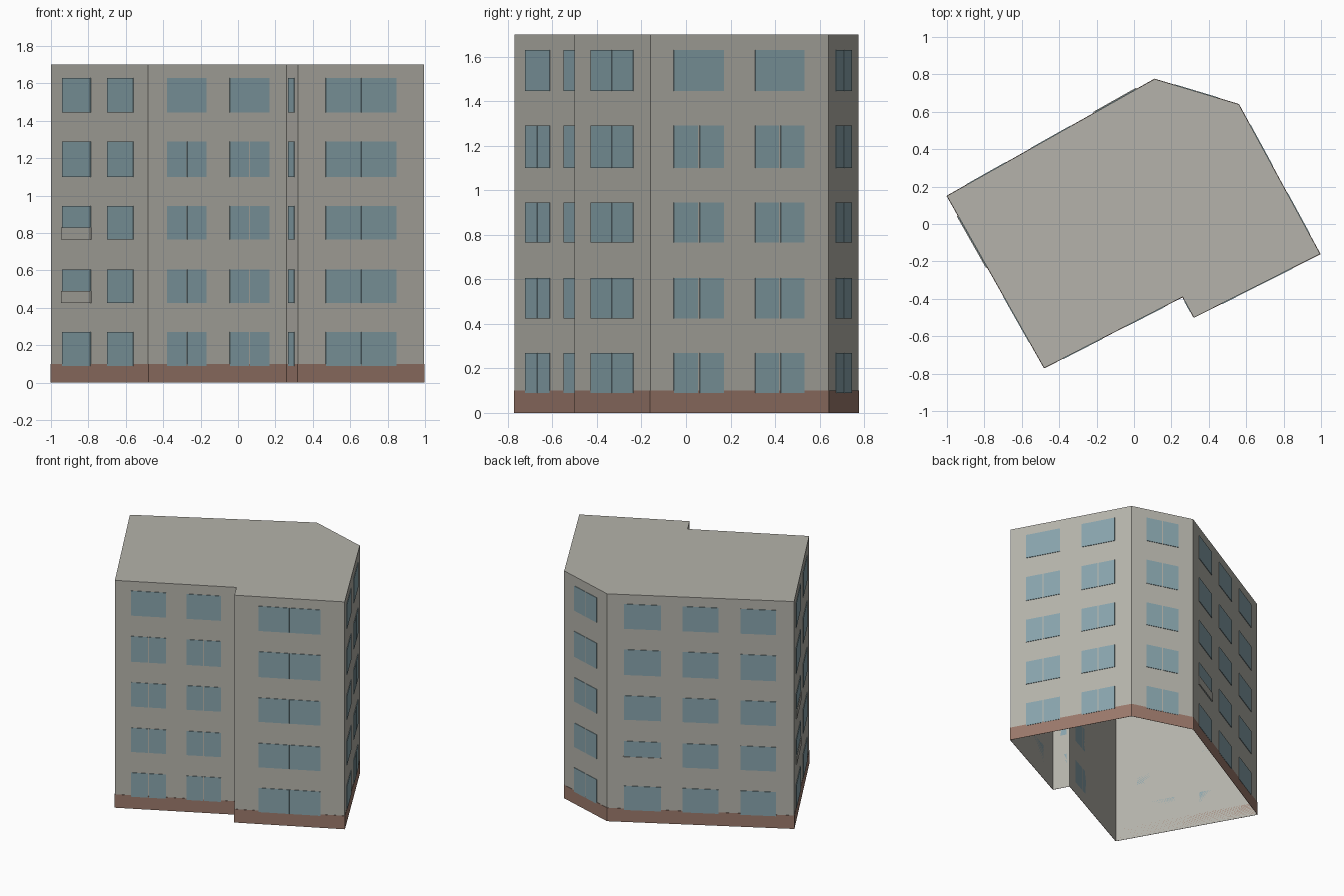
import bpy, bmesh
from mathutils import Vector

cube = bpy.data.objects.get("Cube")
if cube:
    bpy.data.objects.remove(cube, do_unlink=True)


def material(name, rgb):
    m = bpy.data.materials.new(name)
    m.use_nodes = True
    m.diffuse_color = (*rgb, 1)
    m.node_tree.nodes["Principled BSDF"].inputs["Base Color"].default_value = (*rgb, 1)
    return m


PLASTER = material("warm_grey_plaster", (0.46, 0.45, 0.405))
GLASS = material("blue_grey_glass", (0.246, 0.371, 0.413))
BROWN = material("brown_plinth", (0.328, 0.191, 0.147))

# Footprint, counter-clockwise from the west corner
CORNERS = [Vector(p) for p in ((-1, 0.15), (-0.48, -0.77), (0.26, -0.39), (0.32, -0.50),
                               (0.995, -0.16), (0.56, 0.64), (0.11, 0.775))]
HEIGHT = 1.7
FLOORS = [(0.09, 0.27), (0.425, 0.605), (0.765, 0.945), (1.10, 1.29), (1.445, 1.63)]


def finish(name, bm, mat):
    mesh = bpy.data.meshes.new(name)
    bm.to_mesh(mesh)
    bm.free()
    mesh.materials.append(mat)
    obj = bpy.data.objects.new(name, mesh)
    bpy.context.collection.objects.link(obj)
    return obj


def add_plate(bm, wall, t0, t1, z0, z1, depth):
    """Thin box lying on a wall between two fractions of its length."""
    a, b = CORNERS[wall], CORNERS[(wall + 1) % len(CORNERS)]
    d = (b - a).normalized()
    out = Vector((d.y, -d.x)) * depth
    p, q = a.lerp(b, t0), a.lerp(b, t1)
    base = [p, p + out, q + out, q]
    low = [bm.verts.new((v.x, v.y, z0)) for v in base]
    high = [bm.verts.new((v.x, v.y, z1)) for v in base]
    bm.faces.new(low[::-1])
    bm.faces.new(high)
    for i in range(4):
        j = (i + 1) % 4
        bm.faces.new((low[i], low[j], high[j], high[i]))
    bmesh.ops.recalc_face_normals(bm, faces=bm.faces[:])


# Walls and roof: a shell left open underneath
bm = bmesh.new()
low = [bm.verts.new((p.x, p.y, 0)) for p in CORNERS]
high = [bm.verts.new((p.x, p.y, HEIGHT)) for p in CORNERS]
bm.faces.new(high)
for i in range(len(CORNERS)):
    j = (i + 1) % len(CORNERS)
    bm.faces.new((low[i], low[j], high[j], high[i]))
finish("building_shell", bm, PLASTER)

# Plinth band round the foot of the walls
bm = bmesh.new()
for wall in range(len(CORNERS)):
    add_plate(bm, wall, 0, 1, 0, 0.1, 0.002)
finish("plinth", bm, BROWN)

# Window columns: wall, start, end, gap between panes, top floor split too
COLUMNS = [
    (0, 0.12, 0.41, 0, False), (0, 0.585, 0.85, 0, False),
    (1, 0.135, 0.42, 0.008, False), (1, 0.588, 0.873, 0.008, False),
    (2, 0.2, 0.72, 0, False),
    (3, 0.22, 0.78, 0.004, True),
    (4, 0.131, 0.41, 0.01, False), (4, 0.587, 0.863, 0.01, False),
    (5, 0.24, 0.76, 0.02, True),
    (6, 0.09, 0.287, 0, False), (6, 0.404, 0.596, 0, False), (6, 0.713, 0.904, 0, False),
]
for n, (wall, t0, t1, gap, split_top) in enumerate(COLUMNS):
    bm = bmesh.new()
    for floor, (z0, z1) in enumerate(FLOORS):
        if gap and (split_top or floor < len(FLOORS) - 1):
            mid = (t0 + t1) / 2
            add_plate(bm, wall, t0, mid - gap / 2, z0, z1, 0.004)
            add_plate(bm, wall, mid + gap / 2, t1, z0, z1, 0.004)
        else:
            add_plate(bm, wall, t0, t1, z0, z1, 0.004)
    finish(f"window_column_{n + 1}", bm, GLASS)

# Parapet panels hiding the foot of three windows
for name, wall, t0, t1, floor in (("west_parapet_lower", 0, 0.115, 0.415, 1),
                                  ("west_parapet_upper", 0, 0.115, 0.415, 2),
                                  ("back_parapet", 6, 0.085, 0.292, 1)):
    bm = bmesh.new()
    z = FLOORS[floor][0]
    add_plate(bm, wall, t0, t1, z, z + 0.065, 0.008)
    finish(name, bm, PLASTER)
